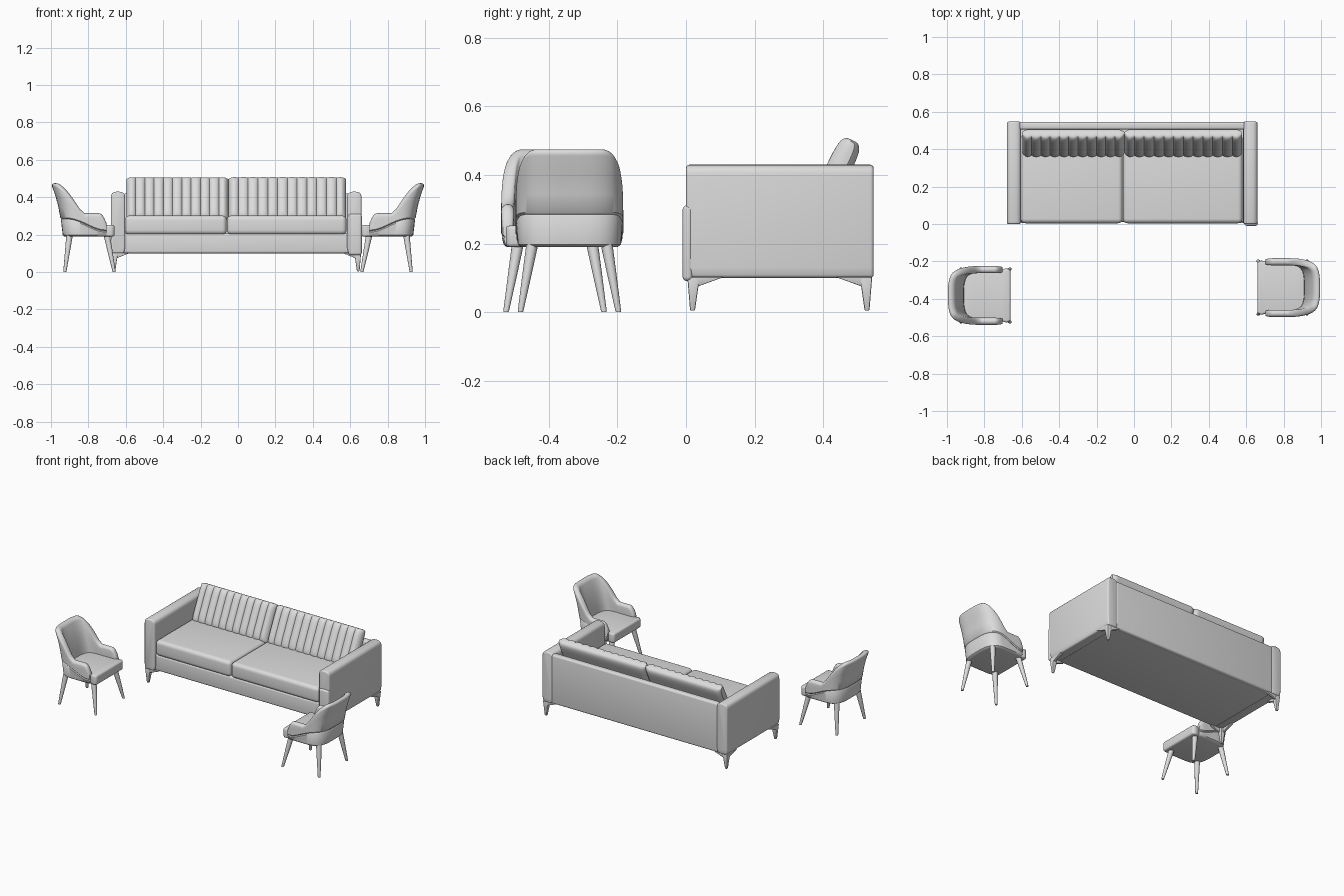
import bpy, bmesh, math
from mathutils import Vector

cube = bpy.data.objects.get("Cube")
if cube:
    bpy.data.objects.remove(cube, do_unlink=True)

COLOUR = (0.72, 0.72, 0.72, 1)
grey = bpy.data.materials.new("light_grey")
grey.use_nodes = True
grey.diffuse_color = COLOUR
grey.node_tree.nodes["Principled BSDF"].inputs["Base Color"].default_value = COLOUR


def finish(name, bm, bevel=0, segments=4):
    """Round the sharp edges, fix normals and make a smooth-shaded object."""
    bmesh.ops.recalc_face_normals(bm, faces=bm.faces)
    if bevel:
        edges = [e for e in bm.edges if e.calc_face_angle(0) > math.radians(35)]
        bmesh.ops.bevel(bm, geom=edges, offset=bevel, segments=segments,
                        profile=0.5, affect='EDGES', clamp_overlap=True)
    mesh = bpy.data.meshes.new(name)
    bm.to_mesh(mesh)
    bm.free()
    mesh.materials.append(grey)
    ob = bpy.data.objects.new(name, mesh)
    bpy.context.collection.objects.link(ob)
    bpy.ops.object.select_all(action='DESELECT')
    ob.select_set(True)
    bpy.context.view_layer.objects.active = ob
    bpy.ops.object.shade_smooth_by_angle(angle=math.radians(40))


def loft(name, rings, bevel=0, segments=4):
    """Skin closed rings of equal length and cap both ends."""
    bm = bmesh.new()
    rows = [[bm.verts.new(p) for p in ring] for ring in rings]
    n = len(rows[0])
    for a, b in zip(rows, rows[1:]):
        for i in range(n):
            j = (i + 1) % n
            bm.faces.new((a[i], a[j], b[j], b[i]))
    bm.faces.new(rows[0][::-1])
    bm.faces.new(rows[-1])
    finish(name, bm, bevel, segments)


def rect(x0, x1, y0, y1, z):
    return [(x0, y0, z), (x1, y0, z), (x1, y1, z), (x0, y1, z)]


def box(name, x, y, z, bevel, segments=4):
    loft(name, [rect(*x, *y, h) for h in z], bevel, segments)


def smooth(t):
    t = min(max(t, 0), 1)
    return t * t * (3 - 2 * t)


def spow(v, p):
    return math.copysign(abs(v) ** p, v)


# ---------- Sofa ----------
MID = -0.01
box("sofa_base", (-0.62, 0.6), (0.012, 0.53), (0.1, 0.205), 0.012)
box("sofa_back_frame", (-0.615, 0.595), (0.505, 0.546), (0.1, 0.42), 0.012)
for name, x in (("right", (-0.605, -0.061)), ("left", (-0.059, 0.58))):
    box("seat_cushion_" + name, x, (0.004, 0.48), (0.2, 0.302), 0.024, 5)

# Arms: round-topped profile run front to back
for side in (-1, 1):
    label = "left" if side > 0 else "right"
    cx, r = MID + side * 0.632, 0.038
    profile = [(cx - r + 0.006, 0.1), (cx + r - 0.006, 0.1), (cx + r, 0.13)]
    for i in range(13):
        a = math.pi * i / 12
        profile.append((cx + r * spow(math.cos(a), 0.75), 0.398 + 0.032 * spow(math.sin(a), 0.75)))
    profile.append((cx - r, 0.13))
    loft("sofa_arm_" + label, [[(x, y, z) for x, z in profile] for y in (0.0, 0.547)], 0.009, 3)
box("arm_front_pad", (0.59, 0.662), (-0.01, 0.02), (0.09, 0.312), 0.014)

# Channelled back cushions leaning on the frame
LEAN = math.radians(26)
UP = Vector((0, math.sin(LEAN), math.cos(LEAN)))
BACK = Vector((0, math.cos(LEAN), -math.sin(LEAN)))


def back_cushion(name, x0, x1, ribs, top):
    rings, steps, sides = [], 8, 32
    count = ribs * steps
    for k in range(count + 1):
        f = k / count
        x = x0 + (x1 - x0) * f
        edge = min(x - x0, x1 - x)
        end = 1 - 0.5 * (1 - min(edge / 0.03, 1)) ** 2
        dip = 0.012 * (1 - abs(math.sin(math.pi * k / steps)) ** 0.6)
        ring = []
        for i in range(sides):
            a = 2 * math.pi * i / sides
            depth = spow(math.cos(a), 0.55)
            rise = spow(math.sin(a), 0.4)
            front = max(-depth, 0)
            p = Vector((x, 0.432, 0.392)) + UP * (rise * top * (0.92 + 0.08 * end))
            ring.append(p + BACK * (depth * 0.036 * end + front * dip))
        rings.append(ring)
    loft(name, rings)


back_cushion("back_cushion_right", -0.597, -0.052, 11, 0.121)
back_cushion("back_cushion_left", -0.05, 0.578, 12, 0.122)

# Sofa feet: tapered post with two bracket wings under each corner
for sx in (-1, 1):
    for front in (True, False):
        cx = MID + sx * 0.668
        cy, sy = (0.004, 1) if front else (0.543, -1)
        label = ("front_" if front else "rear_") + ("left" if sx > 0 else "right")

        def foot(part, sections, bevel):
            loft("sofa_foot_%s_%s" % (part, label),
                 [rect(*(cx - sx * d for d in s[:2]), *(cy + sy * d for d in s[2:4]), s[4])
                  for s in sections], bevel, 2)
        foot("post", [(0.008, 0.022, 0.008, 0.022, 0.004), (0, 0.036, 0, 0.036, 0.102)], 0.004)
        foot("side_wing", [(0.004, 0.018, 0.004, 0.034, 0.076), (0, 0.022, 0.002, 0.105, 0.102)], 0.002)
        foot("cross_wing", [(0.004, 0.034, 0.004, 0.018, 0.076), (0, 0.1, 0.002, 0.022, 0.102)], 0.002)


# ---------- Chairs (u runs forward, v sideways) ----------
def plan(t):
    """Point on the U-shaped shell centre line, t from -1 to 1."""
    a = abs(t)
    if a > 0.55:
        return -0.17 + 0.118 * (a - 0.55) / 0.45, math.copysign(0.138, t)
    ang = a / 0.55 * math.pi / 2
    return -0.17 - 0.105 * math.cos(ang) ** 0.62, math.copysign(0.138 * math.sin(ang) ** 0.62, t)


def shell_ring(t, place):
    u, v = plan(t)
    e = 0.004
    if abs(t) > 0.996:
        t = math.copysign(0.996, t)
    ua, va = plan(t - e)
    ub, vb = plan(t + e)
    tangent = Vector((ub - ua, vb - va)).normalized()
    out = Vector((-tangent.y, tangent.x))
    if out.dot(Vector((u + 0.15, v))) < 0:
        out = -out
    front = max((abs(t) - 0.82) / 0.18, 0)
    top = 0.315 + 0.16 * smooth((-0.165 - u) / 0.1) - 0.06 * front ** 2.5
    seam = 0.285 - 0.065 * smooth((u + 0.26) / 0.2)
    half = 0.019 - 0.006 * front ** 3
    lean = min(max((-0.13 - u) / 0.12, 0), 1)
    wall = top - half
    section = [(half - 0.016, 0.19), (half - 0.007, 0.197), (half - 0.002, seam - 0.006),
               (half - 0.006, seam), (half, seam + 0.006)]
    section += [(half, seam + 0.006 + (wall - seam - 0.006) * f) for f in (0.33, 0.66, 1)]
    section += [(half * math.cos(a), wall + half * math.sin(a))
                for a in (math.pi * i / 8 for i in range(1, 8))]
    section += [(-half, wall + (0.2 - wall) * f) for f in (0, 0.33, 0.66, 1)]
    section.append((-half, 0.19))
    ring = []
    for d, z in section:
        shift = lean * 0.75 * max(z - 0.2, 0) ** 2
        ring.append(place(u + out.x * d - shift, v + out.y * d, z))
    return ring


def chair(label, side, cy):
    def place(u, v, z):
        return (side * (0.65 - u), cy + v, z)

    # Wrap-around back and arms
    n = 72
    loft("chair_shell_" + label, [shell_ring(-1 + 2 * i / n, place) for i in range(n + 1)])

    # Seat pad, following the inside of the shell
    outline = [(-0.01, -0.136), (-0.03, -0.146)]
    outline += [plan(-0.98 + 1.96 * i / 28) for i in range(29)]
    outline += [(-0.03, 0.146), (-0.01, 0.136)]
    loft("chair_seat_" + label, [[place(u, v, z) for u, v in outline] for z in (0.19, 0.252)], 0.012, 4)

    # Splayed round tapered legs
    for name, foot_u, top_u in (("front", -0.012, -0.052), ("rear", -0.276, -0.25)):
        for sv in (-1, 1):
            rings = []
            for f, r in ((0, 0.0075), (0.03, 0.0085), (0.6, 0.014), (1, 0.0175)):
                u, v = foot_u + (top_u - foot_u) * f, sv * (0.143 - 0.035 * f)
                rings.append([place(u + r * math.cos(a), v + r * math.sin(a), 0.2 * f)
                              for a in (2 * math.pi * i / 16 for i in range(16))])
            loft("chair_%s_leg_%s_%s" % (name, label, "a" if sv < 0 else "b"), rings)


chair("right", -1, -0.382)
chair("left", 1, -0.34)
